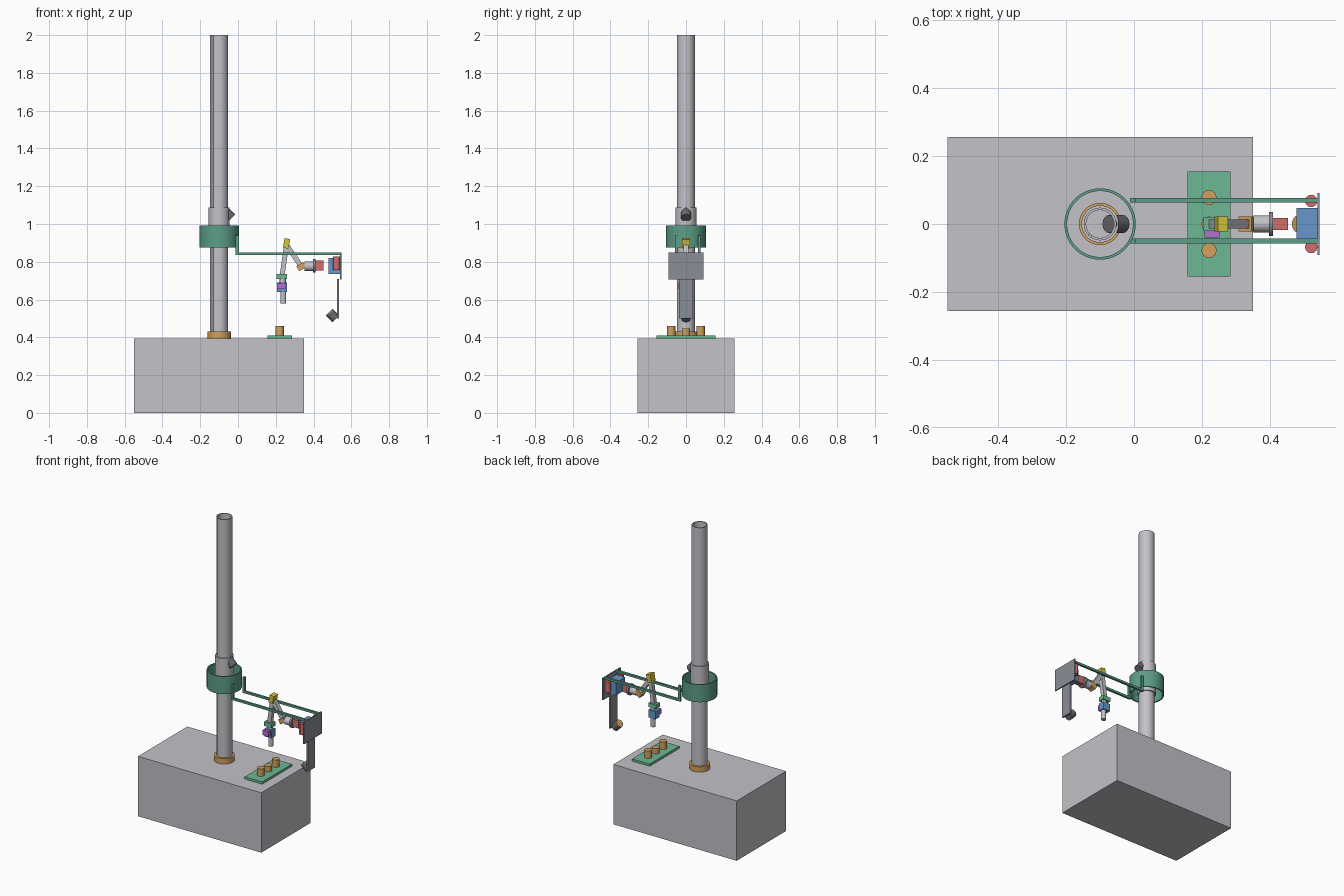
import bpy, bmesh, math
from mathutils import Vector

cube = bpy.data.objects.get("Cube")
if cube:
    bpy.data.objects.remove(cube, do_unlink=True)


def material(name, r, g, b):
    """Flat material; the colour is given in sRGB and stored as linear."""
    col = [((c + 0.055) / 1.055) ** 2.4 for c in (r, g, b)] + [1]
    m = bpy.data.materials.new(name)
    m.use_nodes = True
    m.diffuse_color = col
    m.node_tree.nodes["Principled BSDF"].inputs["Base Color"].default_value = col
    return m


light = material("light_grey", .76, .76, .785)
mid = material("mid_grey", .54, .56, .59)
dark = material("dark_grey", .40, .41, .43)
teal = material("dark_green", .36, .62, .53)
green = material("green", .43, .72, .58)
orange = material("orange", .82, .63, .37)
yellow = material("yellow", .84, .77, .24)
red = material("red", .82, .43, .43)
blue = material("blue", .41, .59, .80)
purple = material("purple", .72, .43, .82)


def finish(name, bm, mat, smooth=False):
    bmesh.ops.recalc_face_normals(bm, faces=bm.faces)
    mesh = bpy.data.meshes.new(name)
    bm.to_mesh(mesh)
    bm.free()
    mesh.materials.append(mat)
    ob = bpy.data.objects.new(name, mesh)
    bpy.context.collection.objects.link(ob)
    if smooth:
        bpy.ops.object.select_all(action='DESELECT')
        ob.select_set(True)
        bpy.context.view_layer.objects.active = ob
        bpy.ops.object.shade_smooth_by_angle(angle=math.radians(35))
    return ob


def box(name, mat, x, y, z):
    """Box from (low, high) ranges."""
    bm = bmesh.new()
    bmesh.ops.create_cube(bm, size=1)
    for v in bm.verts:
        v.co = [(r[0] + r[1]) / 2 + c * (r[1] - r[0]) for r, c in zip((x, y, z), v.co)]
    return finish(name, bm, mat)


def place(ob, a, b):
    """Point the local z axis from a to b, centred between them."""
    a, b = Vector(a), Vector(b)
    ob.location = (a + b) / 2
    ob.rotation_euler = (0, math.atan2(b.x - a.x, b.z - a.z), 0)
    return ob


def bar(name, mat, a, b, width, depth):
    h = (Vector(b) - Vector(a)).length / 2
    ob = box(name, mat, (-width / 2, width / 2), (-depth / 2, depth / 2), (-h, h))
    return place(ob, a, b)


def rod(name, mat, a, b, radius):
    bm = bmesh.new()
    bmesh.ops.create_cone(bm, cap_ends=True, segments=40, radius1=radius, radius2=radius,
                          depth=(Vector(b) - Vector(a)).length)
    return place(finish(name, bm, mat, True), a, b)


def tube(name, mat, x, outer, inner, z0, z1, groove=()):
    """Open tube; the outer radius is reduced at the groove angles."""
    bm = bmesh.new()
    rings = []
    n = 72
    for i in range(n):
        a = math.tau * i / n
        r = outer - (0.006 if i in groove else 0)
        rings.append([bm.verts.new((x + q * math.cos(a), q * math.sin(a), z))
                      for q, z in ((r, z0), (r, z1), (inner, z1), (inner, z0))])
    for p, q in zip(rings, rings[1:] + rings[:1]):
        for k in range(4):
            j = (k + 1) % 4
            bm.faces.new((p[k], q[k], q[j], p[j]))
    return finish(name, bm, mat, True)


# Base and column
POLE = -0.1
box("base_block", light, (-.55, .35), (-.257, .257), (0, .395))
tube("column", light, POLE, .048, .041, .395, 2, groove=(45, 46))
tube("column_foot", orange, POLE, .062, .047, .395, .43)
tube("column_collar", light, POLE, .055, .047, .88, 1.087)
tube("carrier_ring", teal, POLE, .105, .097, .876, .992)
rod("column_camera", dark, (-.074, 0, 1.074), (-.032, 0, 1.032), .026)

# Carrier arms hanging from the ring
for side, y in (("left", .07), ("right", -.05)):
    ys = (y - .007, y + .007)
    box(side + "_arm_upright", teal, (-.012, .004), ys, (.836, .94))
    box(side + "_arm_rail", teal, (-.012, .541), ys, (.836, .85))

# End plate with its motor and drop arm
box("end_plate", mid, (.54, .547), (-.092, .092), (.705, .85))
box("motor_block", blue, (.478, .54), (-.047, .047), (.735, .82))
for side, y in (("left", .068), ("right", -.068)):
    rod(side + "_spring", red, (.522, y, .757), (.522, y, .827), .018)
box("drop_arm", mid, (.525, .536), (-.037, .037), (.5, .71))
rod("lower_camera", dark, (.518, 0, .497), (.486, 0, .53), .025)
rod("lower_camera_lens", orange, (.486, 0, .53), (.483, 0, .533), .025)

# Jointed manipulator
box("shoulder_block", red, (.405, .453), (-.017, .017), (.755, .806))
rod("shoulder_flange", mid, (.397, 0, .778), (.41, 0, .778), .036)
rod("shoulder_drum", light, (.352, 0, .776), (.398, 0, .776), .025)
bar("shoulder_joint", orange, (.316, 0, .763), (.354, 0, .785), .03, .044)
bar("upper_link", light, (.335, 0, .775), (.262, 0, .882), .026, .026)
bar("elbow_joint", yellow, (.252, 0, .872), (.262, 0, .922), .03, .044)
bar("forearm_link", light, (.257, 0, .89), (.234, 0, .73), .026, .026)
box("wrist_joint", green, (.205, .26), (-.021, .021), (.708, .735))
rod("wrist_rod", light, (.237, 0, .685), (.237, 0, .71), .016)
box("hand_block", blue, (.207, .26), (-.021, .021), (.64, .69))
box("hand_side_block", purple, (.207, .252), (-.04, -.021), (.655, .688))
rod("tool_tip", light, (.24, 0, .578), (.24, 0, .642), .015)

# Board with pegs
box("peg_board", green, (.157, .285), (-.155, .155), (.395, .41))
for side, y, top in (("left", .078, .459), ("middle", 0, .446), ("right", -.078, .459)):
    rod(side + "_peg", orange, (.221, y, .41), (.221, y, top), .022)
